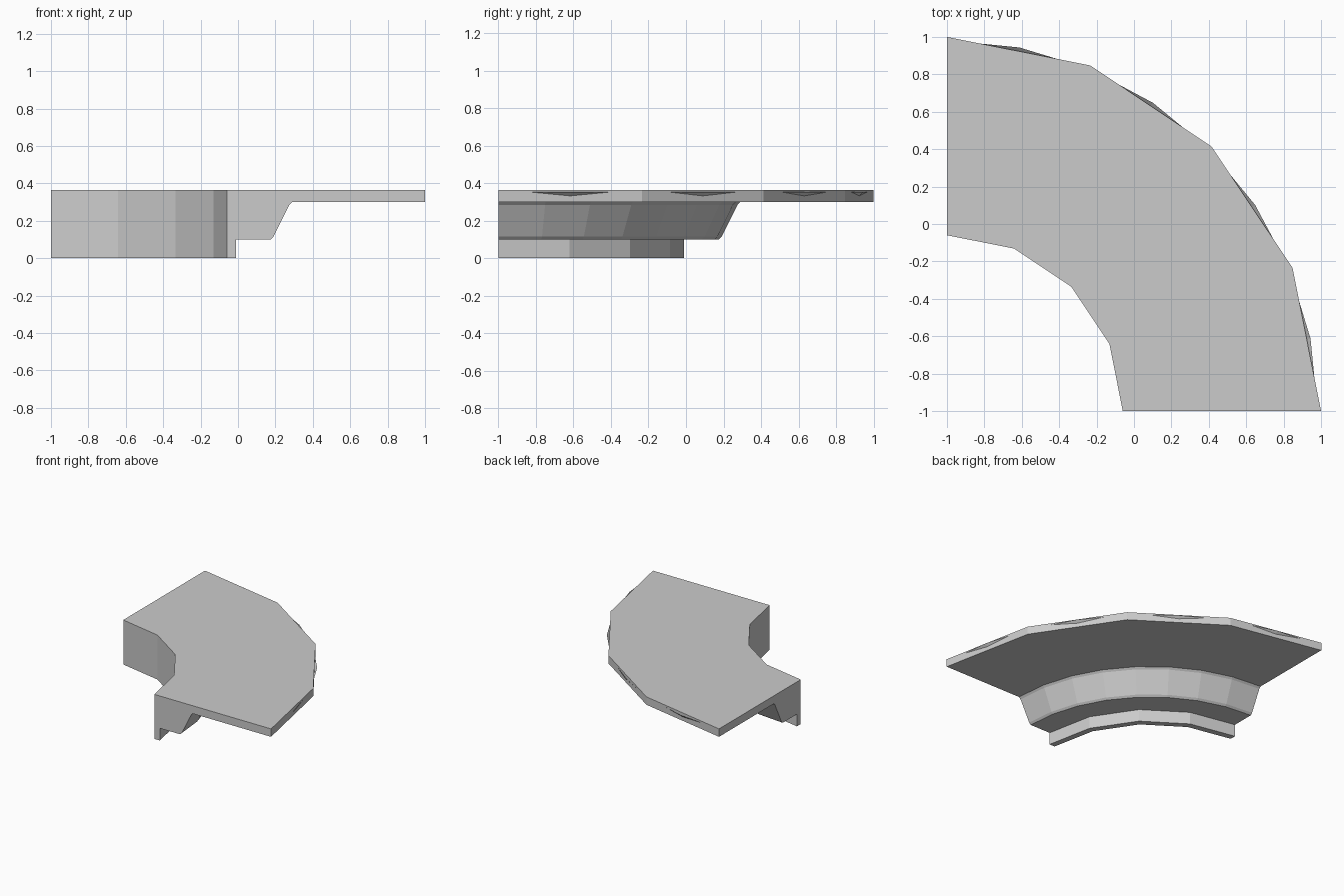
import bpy, bmesh, math

cube = bpy.data.objects.get("Cube")
if cube:
    bpy.data.objects.remove(cube, do_unlink=True)

grey = bpy.data.materials.new("light_grey")
grey.use_nodes = True
colour = (0.6, 0.6, 0.6, 1)
grey.diffuse_color = colour
grey.node_tree.nodes["Principled BSDF"].inputs["Base Color"].default_value = colour


def quarter_sweep(name, profile, steps, closed=True):
    """Turn a (radius, height) profile a quarter circle about the inner corner."""
    bm = bmesh.new()
    rings = []
    for i in range(steps + 1):
        a = math.pi / 2 * i / steps
        rings.append([bm.verts.new((r * math.cos(a) - 1, r * math.sin(a) - 1, z))
                      for r, z in profile])
    n = len(profile)
    for r0, r1 in zip(rings, rings[1:]):
        for j in range(n if closed else n - 1):
            k = (j + 1) % n
            bm.faces.new((r0[j], r1[j], r1[k], r0[k]))
    if closed:
        bm.faces.new(rings[0])
        bm.faces.new(rings[-1][::-1])
        bmesh.ops.recalc_face_normals(bm, faces=bm.faces)
    else:
        for f in bm.faces:
            f.normal_update()
        bmesh.ops.reverse_faces(bm, faces=[f for f in bm.faces if f.normal.z > 0])
    mesh = bpy.data.meshes.new(name)
    bm.to_mesh(mesh)
    bm.free()
    mesh.materials.append(grey)
    obj = bpy.data.objects.new(name, mesh)
    bpy.context.collection.objects.link(obj)
    return obj


# Flat top slab with the inner wall reaching the ground
quarter_sweep("slab_and_inner_wall",
              [(0.94, 0), (0.99, 0), (0.99, 0.3), (2, 0.3), (2, 0.365), (0.94, 0.365)], 4)

# Sloped moulding under the slab, finer round the curve
quarter_sweep("sloped_moulding",
              [(0.96, 0.1), (1.175, 0.1), (1.19, 0.115), (1.275, 0.285),
               (1.29, 0.3), (0.96, 0.3)], 8)

# Thin rim lining that just shows through the slab edge
quarter_sweep("rim_lining", [(1.93, 0.302), (1.982, 0.352)], 8, closed=False)
